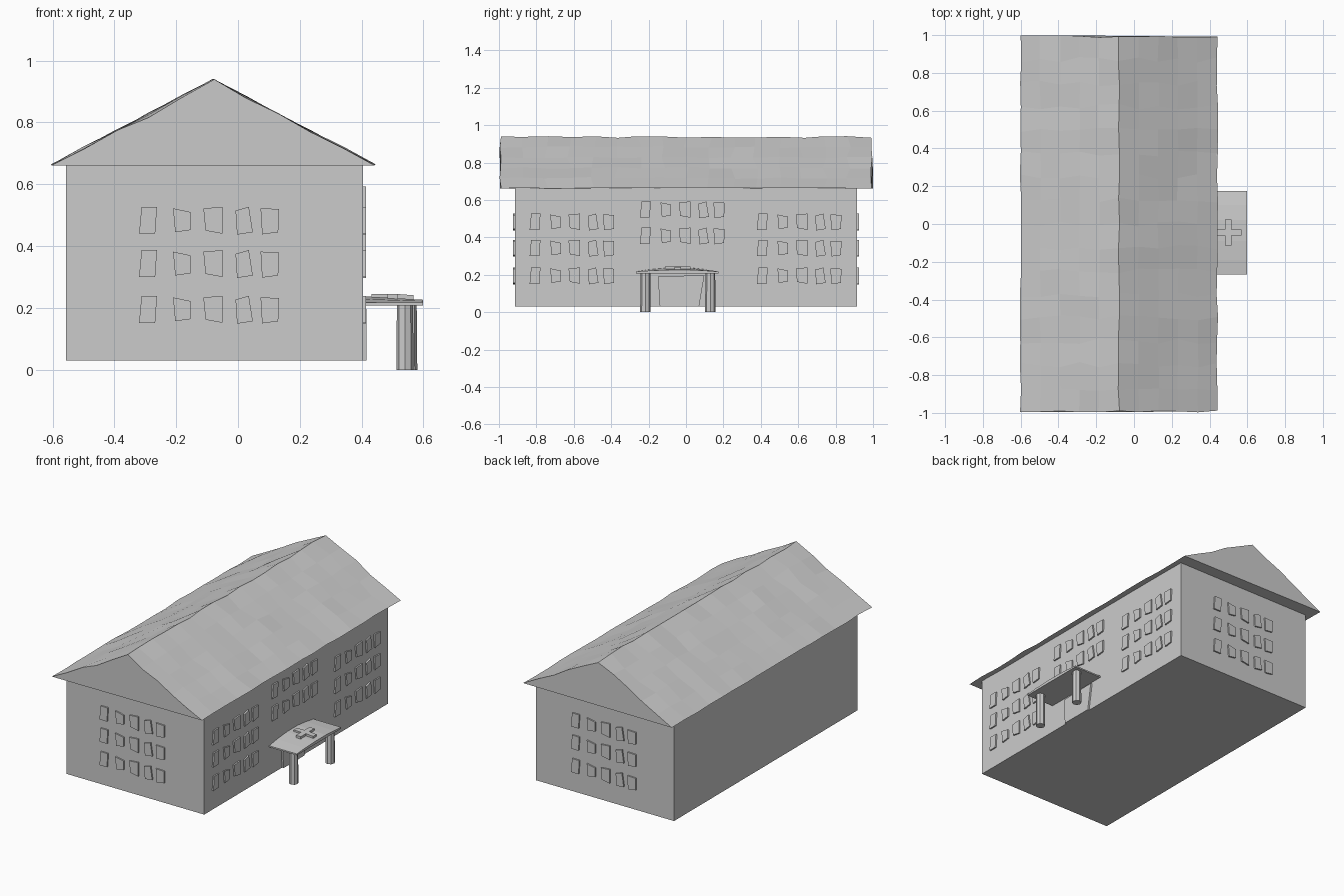
import bpy, bmesh, random
from mathutils import Vector

if "Cube" in bpy.data.objects:
    bpy.data.objects.remove(bpy.data.objects["Cube"])
random.seed(4)


def make_object(name, bm):
    bmesh.ops.recalc_face_normals(bm, faces=bm.faces)
    mesh = bpy.data.meshes.new(name)
    bm.to_mesh(mesh)
    bm.free()
    obj = bpy.data.objects.new(name, mesh)
    bpy.context.collection.objects.link(obj)
    return obj


def add_prism(bm, points, offset):
    """Closed prism: an outline swept along an offset."""
    a = [bm.verts.new(p) for p in points]
    b = [bm.verts.new(Vector(p) + Vector(offset)) for p in points]
    n = len(a)
    bm.faces.new(a)
    bm.faces.new(b[::-1])
    for i in range(n):
        bm.faces.new((a[i], b[i], b[(i + 1) % n], a[(i + 1) % n]))


# Main building block
X0, X1, Y1 = -0.557, 0.405, 0.915
bm = bmesh.new()
add_prism(bm, [(X0, -Y1, 0.03), (X1, -Y1, 0.03), (X1, Y1, 0.03), (X0, Y1, 0.03)],
          (0, 0, 0.637))
make_object("walls", bm)

# Gable roof: uneven slopes of shingle-like patches, closed ends and underside
half, rows = 5, 16
ridge_x, ridge_z, eave_z = -0.08, 0.936, 0.663
bm = bmesh.new()
grid = []
for j in range(rows + 1):
    line = []
    y = -0.993 + 1.986 * j / rows
    end = j in (0, rows)
    for i in range(2 * half + 1):
        t = (i - half) / half
        x = ridge_x + 0.521 * t
        z = ridge_z + (eave_z - ridge_z) * abs(t)
        edge = i in (0, 2 * half)
        x += random.uniform(-0.004, 0.004)
        z += random.uniform(-0.002, 0.002) if edge else random.uniform(-0.005, 0.005)
        if j == 0 and i == 3:
            z -= 0.012            # sag at the front left edge
        y_off = random.uniform(-0.006, 0.006) if end else random.uniform(-0.015, 0.015)
        line.append(bm.verts.new((x, y + y_off, z)))
    grid.append(line)
for j in range(rows):
    for i in range(2 * half):
        bm.faces.new((grid[j][i], grid[j][i + 1], grid[j + 1][i + 1], grid[j + 1][i]))
for line in (grid[0], grid[-1]):
    bm.faces.new(line)
bm.faces.new([l[0] for l in grid] + [l[-1] for l in reversed(grid)])
make_object("roof", bm)

# Crooked window outlines, relative to the centre of a row of five
PANES = [
    [(-.226, -.043), (-.174, -.043), (-.168, .044), (-.218, .044)],
    [(-.109, -.038), (-.059, -.031), (-.059, .027), (-.116, .039)],
    [(-.011, -.033), (.044, -.043), (.044, .044), (-.018, .039)],
    [(.091, -.046), (.142, -.038), (.129, .044), (.086, .032)],
    [(.172, -.045), (.224, -.038), (.226, .037), (.167, .039)],
]


def window_group(name, origin, across, out, heights):
    bm = bmesh.new()
    o, u, n = Vector(origin), Vector(across), Vector(out)
    for h in heights:
        for pane in PANES:
            pts = [o + u * a + Vector((0, 0, h + b)) - n * 0.005 for a, b in pane]
            add_prism(bm, pts, n * 0.014)
    make_object(name, bm)


LOW = (0.483, 0.343, 0.195)
window_group("front_windows", (-0.094, -Y1, 0), (1, 0, 0), (0, -1, 0), LOW)
window_group("back_windows", (-0.07, Y1, 0), (-1, 0, 0), (0, 1, 0), LOW)
for name, y, heights in (("left", -0.61, LOW), ("middle", -0.02, (0.548, 0.408)),
                         ("right", 0.605, LOW)):
    window_group("side_windows_" + name, (X1, y, 0), (0, 1, 0), (1, 0, 0), heights)

# Entrance door
bm = bmesh.new()
add_prism(bm, [(0.40, -0.14, 0.03), (0.40, 0.07, 0.03), (0.40, 0.098, 0.197),
               (0.40, -0.15, 0.192)], (0.016, 0, 0))
make_object("door", bm)

# Porch canopy: shallow arched slab falling towards its outer edge
bm = bmesh.new()
profile = [(-0.268, 0.208), (-0.268, 0.217), (-0.19, 0.229), (-0.09, 0.238),
           (0.02, 0.238), (0.10, 0.229), (0.174, 0.217), (0.174, 0.208)]
add_prism(bm, [(0.40, y, z) for y, z in profile], (0.198, 0, 0))
for v in bm.verts:
    if v.co.x > 0.5 and v.co.z > 0.218:
        v.co.z = 0.217 + (v.co.z - 0.217) * 0.45
make_object("porch_canopy", bm)

# Raised plus shape on the canopy
bm = bmesh.new()
w, l = 0.017, 0.068
plus = [(w, w), (w, l), (-w, l), (-w, w), (-l, w), (-l, -w),
        (-w, -w), (-w, -l), (w, -l), (w, -w), (l, -w), (l, w)]
add_prism(bm, [(0.50 + a, -0.045 + b, 0.222 if a > 0.03 else 0.226) for a, b in plus],
          (0, 0, 0.019))
make_object("canopy_plus", bm)

# Porch columns
for name, x, y in (("left", 0.54, -0.217), ("right", 0.552, 0.13)):
    bm = bmesh.new()
    bmesh.ops.create_cone(bm, cap_ends=True, segments=8, radius1=0.028,
                          radius2=0.026, depth=0.212)
    bmesh.ops.translate(bm, verts=bm.verts, vec=(x, y, 0.106))
    make_object("porch_column_" + name, bm)
